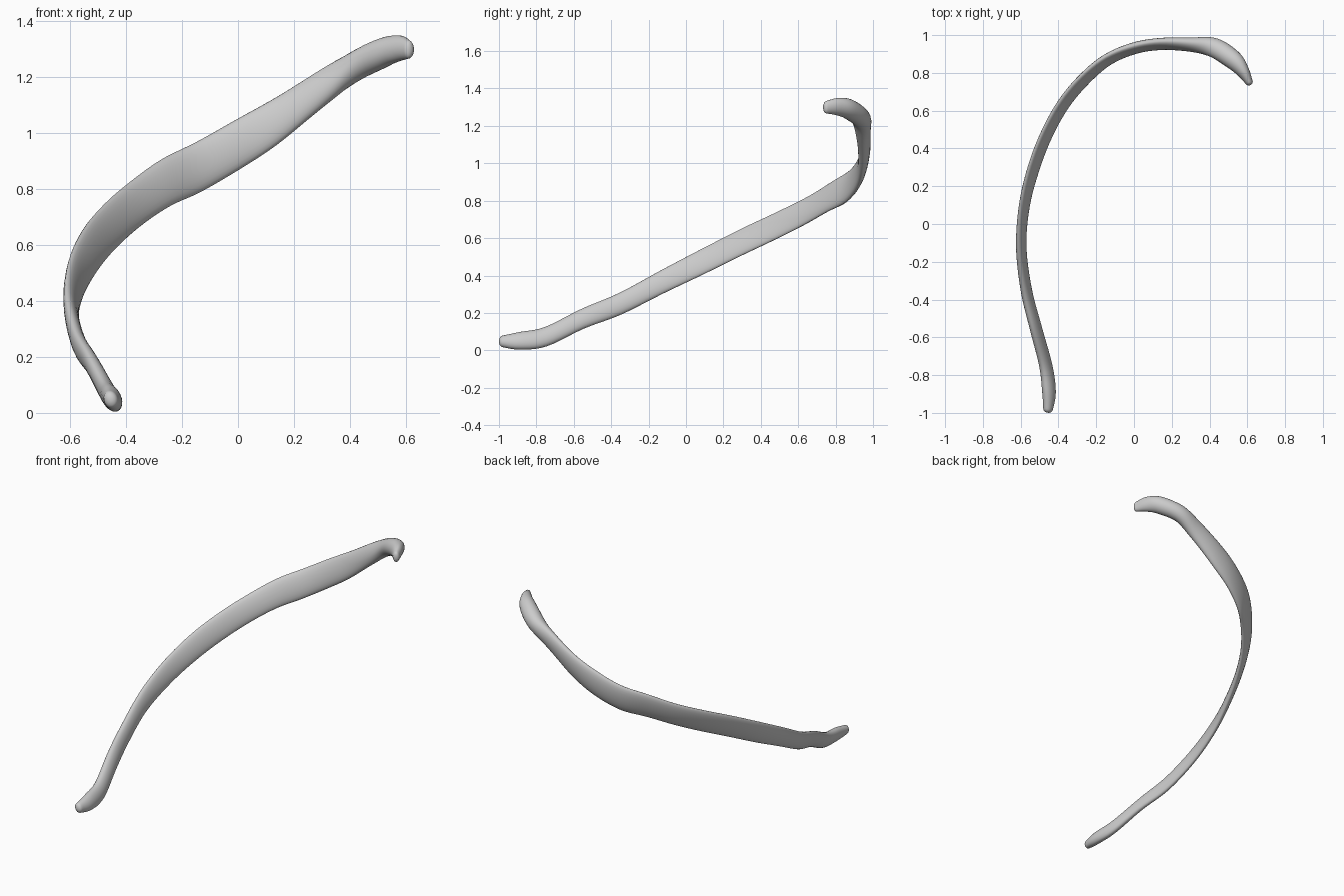
import bpy, bmesh, math
from mathutils import Vector

cube = bpy.data.objects.get("Cube")
if cube:
    bpy.data.objects.remove(cube, do_unlink=True)

RING_POINTS = 24
STEPS_PER_STATION = 5

# Stations along the bone, from the front tip to the head at the back:
# centre x, y, z, half height, outward lean of the upper edge, half thickness
STATIONS = [
    (-.455, -.98, .048, .030, .01, .025),
    (-.45, -.89, .051, .045, .02, .033),
    (-.467, -.75, .073, .051, .02, .031),
    (-.52, -.55, .17, .053, .02, .028),
    (-.57, -.35, .25, .059, .015, .027),
    (-.597, -.12, .37, .065, .015, .024),
    (-.58, .1, .48, .072, .02, .022),
    (-.53, .3, .58, .075, .025, .022),
    (-.46, .48, .665, .076, .026, .022),
    (-.37, .64, .745, .077, .026, .023),
    (-.26, .77, .822, .082, .025, .024),
    (-.14, .87, .88, .088, .02, .026),
    (0, .93, .96, .09, .015, .028),
    (.14, .953, 1.045, .085, .015, .029),
    (.3, .95, 1.16, .07, .015, .036),
    (.42, .935, 1.24, .054, .02, .052),
    (.52, .872, 1.288, .05, .025, .05),
    (.575, .81, 1.303, .046, .01, .035),
    (.61, .75, 1.3, .033, 0, .02),
]


def catmull_rom(a, b, c, d, t):
    """Smooth value between b and c."""
    return 0.5 * (2 * b + (c - a) * t + (2 * a - 5 * b + 4 * c - d) * t ** 2
                  + (3 * b - a - 3 * c + d) * t ** 3)


def resample(stations):
    """Fill in smooth stations between the given ones."""
    last = len(stations) - 1
    result = []
    for i in range(last):
        group = [stations[min(max(i + k, 0), last)] for k in (-1, 0, 1, 2)]
        for step in range(STEPS_PER_STATION):
            t = step / STEPS_PER_STATION
            result.append([catmull_rom(*values, t) for values in zip(*group)])
    result.append(list(stations[last]))
    return result


def section_axes(samples, i):
    """Centre, tangent, long axis and short axis of one cross-section."""
    before = Vector(samples[max(i - 1, 0)][:3])
    after = Vector(samples[min(i + 1, len(samples) - 1)][:3])
    tangent = (after - before).normalized()
    outward = Vector((-tangent.y, tangent.x, 0)).normalized()
    x, y, z, height, lean, thickness = samples[i]
    long_axis = outward * lean + Vector((0, 0, height))
    short_axis = long_axis.cross(tangent).normalized() * thickness
    return Vector((x, y, z)), tangent, long_axis, short_axis


def add_ring(bm, centre, long_axis, short_axis):
    ring = []
    for k in range(RING_POINTS):
        angle = math.tau * k / RING_POINTS
        offset = long_axis * math.cos(angle) + short_axis * math.sin(angle)
        ring.append(bm.verts.new(centre + offset))
    return ring


def cap_rings(bm, axes, direction):
    """Shrinking rings that round off an end of the bone."""
    centre, tangent, long_axis, short_axis = axes
    depth = short_axis.length * 0.8
    rings = []
    for angle in (25, 50, 75):
        a = math.radians(angle)
        middle = centre + tangent * direction * depth * math.sin(a)
        rings.append(add_ring(bm, middle, long_axis * math.cos(a),
                              short_axis * math.cos(a)))
    return rings


def build_bone(name, material):
    samples = resample(STATIONS)
    axes = [section_axes(samples, i) for i in range(len(samples))]
    bm = bmesh.new()
    # Rounded front tip, curved shaft, rounded head
    rings = cap_rings(bm, axes[0], -1)[::-1]
    rings += [add_ring(bm, c, u, v) for c, _, u, v in axes]
    rings += cap_rings(bm, axes[-1], 1)
    for first, second in zip(rings, rings[1:]):
        for k in range(RING_POINTS):
            n = (k + 1) % RING_POINTS
            bm.faces.new((first[k], first[n], second[n], second[k]))
    bm.faces.new(rings[0])
    bm.faces.new(rings[-1])
    bmesh.ops.recalc_face_normals(bm, faces=bm.faces[:])
    mesh = bpy.data.meshes.new(name)
    bm.to_mesh(mesh)
    bm.free()
    mesh.materials.append(material)
    for polygon in mesh.polygons:
        polygon.use_smooth = True
    bone = bpy.data.objects.new(name, mesh)
    bpy.context.collection.objects.link(bone)
    return bone


def make_material(name, colour):
    material = bpy.data.materials.new(name)
    material.use_nodes = True
    material.diffuse_color = colour
    shader = material.node_tree.nodes["Principled BSDF"]
    shader.inputs["Base Color"].default_value = colour
    return material


bone_grey = make_material("bone grey", (0.6, 0.6, 0.6, 1))
build_bone("rib_bone", bone_grey)
